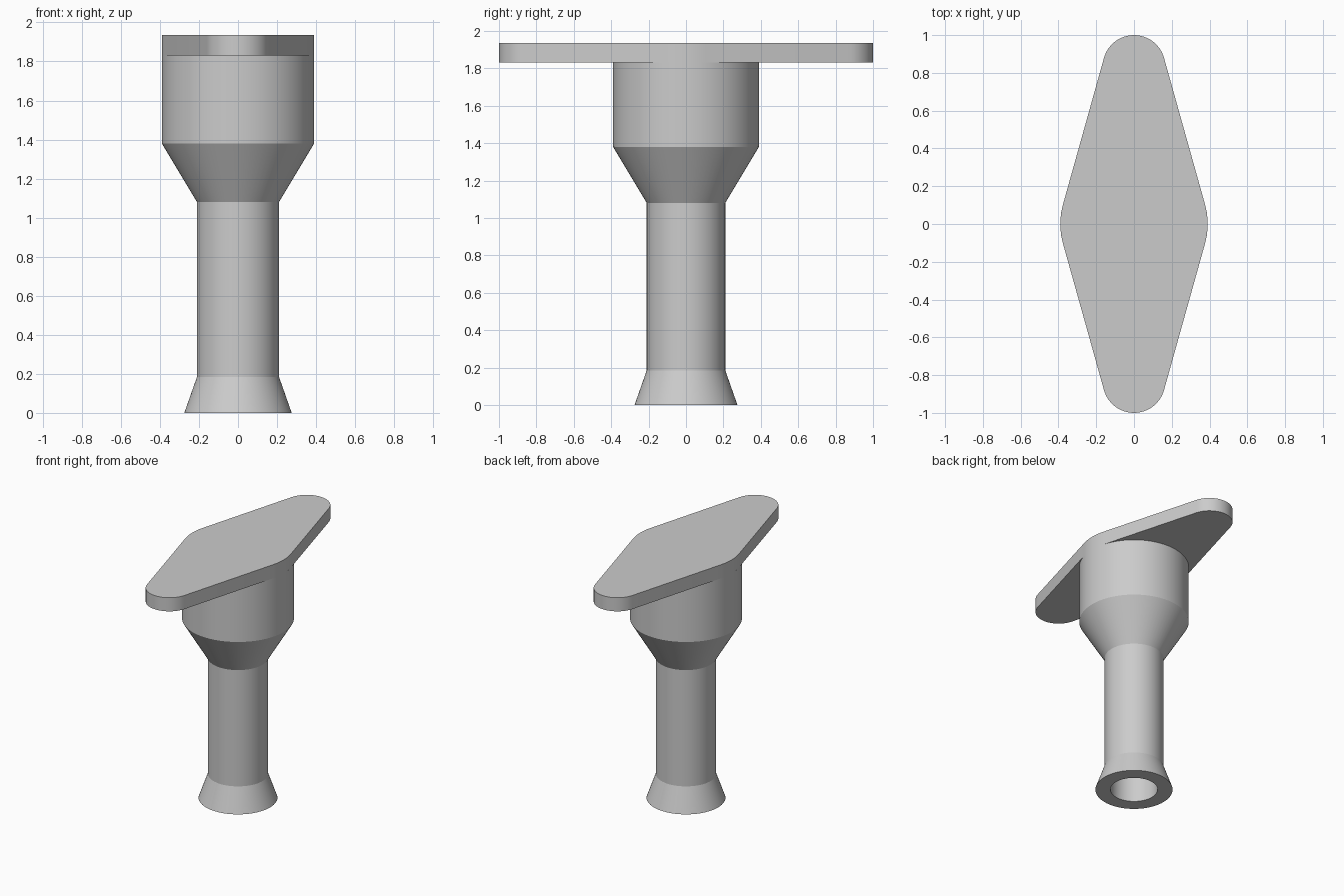
import bpy, bmesh, math

cube = bpy.data.objects.get("Cube")
if cube:
    bpy.data.objects.remove(cube, do_unlink=True)

grey = bpy.data.materials.new("plain grey")
grey.use_nodes = True
grey.diffuse_color = (0.6, 0.6, 0.6, 1)
grey.node_tree.nodes["Principled BSDF"].inputs["Base Color"].default_value = (0.6, 0.6, 0.6, 1)


def finish(bm, name):
    """Turn a bmesh into a shaded, coloured object."""
    bmesh.ops.remove_doubles(bm, verts=bm.verts, dist=1e-5)
    bmesh.ops.recalc_face_normals(bm, faces=bm.faces)
    mesh = bpy.data.meshes.new(name)
    bm.to_mesh(mesh)
    bm.free()
    mesh.materials.append(grey)
    obj = bpy.data.objects.new(name, mesh)
    bpy.context.collection.objects.link(obj)
    bpy.ops.object.select_all(action='DESELECT')
    obj.select_set(True)
    bpy.context.view_layer.objects.active = obj
    bpy.ops.object.shade_smooth_by_angle(angle=math.radians(15))
    return obj


R_BODY, R_TIP = 0.39, 0.165
Z_PLATE, Z_TOP = 1.83, 1.935

# Hollow stem: blind bore, flared foot, neck, cone and wide collar
profile = [(0, 1.08), (0.168, 1.08), (0.168, 0), (0.275, 0), (0.21, 0.185),
           (0.21, 1.08), (R_BODY, 1.38), (R_BODY, Z_PLATE), (0, Z_PLATE)]
bm = bmesh.new()
verts = [bm.verts.new((r, 0, z)) for r, z in profile]
edges = [bm.edges.new(pair) for pair in zip(verts, verts[1:])]
bmesh.ops.spin(bm, geom=verts + edges, cent=(0, 0, 0), axis=(0, 0, 1),
               angle=math.tau, steps=72)
finish(bm, "stem")

# Diamond handle plate: straight sides tangent to a centre arc and two tip arcs
tip_y = 1 - R_TIP
slope = math.asin((R_BODY - R_TIP) / tip_y)


def arc(cy, radius, start, end, steps):
    angles = [start + (end - start) * i / steps for i in range(steps + 1)]
    return [(radius * math.cos(a), cy + radius * math.sin(a)) for a in angles]


half = (arc(0, R_BODY, -slope, slope, 6)
        + arc(tip_y, R_TIP, slope, math.pi - slope, 24))
outline = half + [(-x, -y) for x, y in half]
bm = bmesh.new()
base = bm.faces.new([bm.verts.new((x, y, Z_PLATE)) for x, y in outline])
top = bmesh.ops.extrude_face_region(bm, geom=[base], use_keep_orig=True)
bmesh.ops.translate(bm, vec=(0, 0, Z_TOP - Z_PLATE),
                    verts=[g for g in top["geom"] if isinstance(g, bmesh.types.BMVert)])
finish(bm, "handle_plate")
